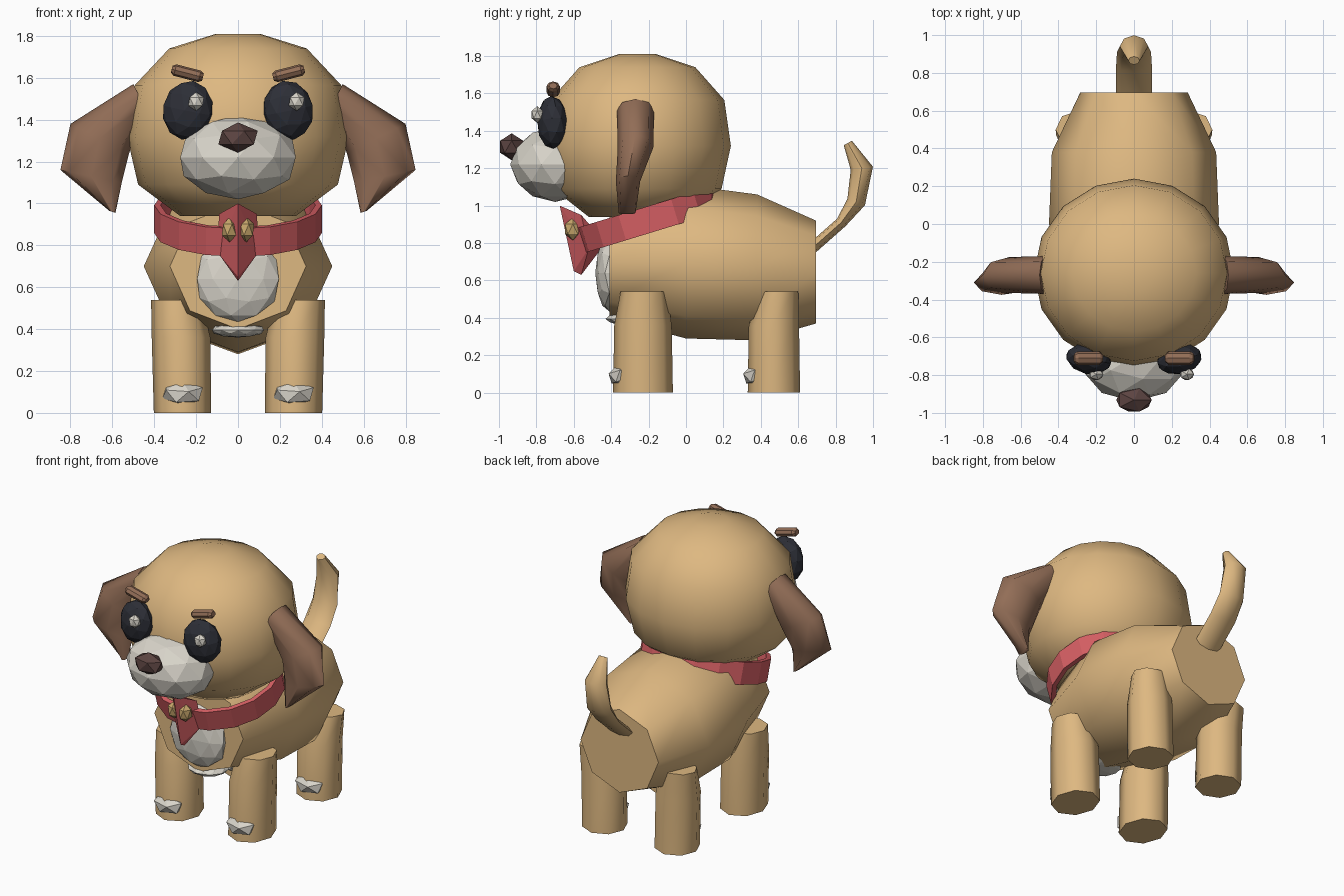
import bpy, bmesh, math
from mathutils import Vector, Matrix, Euler

cube = bpy.data.objects.get("Cube")
if cube:
    bpy.data.objects.remove(cube, do_unlink=True)


def material(name, rgb):
    m = bpy.data.materials.new(name)
    m.use_nodes = True
    m.diffuse_color = (*rgb, 1)
    m.node_tree.nodes["Principled BSDF"].inputs["Base Color"].default_value = (*rgb, 1)
    return m


TAN = material("tan fur", (.73, .48, .22))
CREAM = material("cream fur", (.69, .66, .59))
BROWN = material("brown fur", (.29, .155, .095))
DARK = material("eye black", (.026, .028, .038))
NOSE = material("nose brown", (.107, .058, .053))
RED = material("red cloth", (.67, .115, .127))
GOLD = material("bell gold", (.58, .39, .15))


def finish(name, bm, mat, smooth=True):
    bmesh.ops.recalc_face_normals(bm, faces=bm.faces)
    mesh = bpy.data.meshes.new(name)
    bm.to_mesh(mesh)
    bm.free()
    mesh.materials.append(mat)
    ob = bpy.data.objects.new(name, mesh)
    bpy.context.collection.objects.link(ob)
    if smooth:
        bpy.ops.object.select_all(action='DESELECT')
        ob.select_set(True)
        bpy.context.view_layer.objects.active = ob
        bpy.ops.object.shade_smooth_by_angle(angle=math.radians(52))
    return ob


def loft(name, rings, n, mat, smooth=True, caps=True):
    """Skin elliptical rings, each given as centre and two half axes."""
    bm = bmesh.new()
    loops = []
    for c, u, v in rings:
        c, u, v = Vector(c), Vector(u), Vector(v)
        angles = [math.tau * i / n for i in range(n)]
        loops.append([bm.verts.new(c + u * math.cos(a) + v * math.sin(a)) for a in angles])
    for a, b in zip(loops, loops[1:]):
        for i in range(n):
            j = (i + 1) % n
            bm.faces.new((a[i], a[j], b[j], b[i]))
    if caps:
        bm.faces.new(loops[0])
        bm.faces.new(loops[-1])
    return finish(name, bm, mat, smooth)


def blob(name, centre, radii, mat, detail=1, rot=(0, 0, 0)):
    """Flat-faced ellipsoid."""
    bm = bmesh.new()
    m = Matrix.LocRotScale(Vector(centre), Euler(rot), Vector(radii))
    bmesh.ops.create_icosphere(bm, subdivisions=detail, radius=1, matrix=m)
    return finish(name, bm, mat, False)


# Head: revolved profile, slightly wider than deep
profile = [(.94, .26), (1.09, .45), (1.32, .5), (1.565, .465), (1.74, .31), (1.81, .1)]
loft("head", [((0, -.26, z), (r * 1.06, 0, 0), (0, r, 0)) for z, r in profile], 16, TAN)

# Body: barrel along y
barrel = [(-.41, .7, .325, .3), (0, .7, .45, .41), (.38, .67, .435, .39), (.695, .645, .285, .275)]
loft("body", [((0, y, z), (rx, 0, 0), (0, 0, rz)) for y, z, rx, rz in barrel], 8, TAN)

# Tail: flat at the root, curling up
tail = []
path = [(.66, .76, .095, .03), (.83, .91, .095, .03), (.91, 1.02, .09, .05),
        (.94, 1.2, .075, .06), (.865, 1.335, .03, .025)]
for i, (y, z, hx, ht) in enumerate(path):
    a, b = path[max(i - 1, 0)], path[min(i + 1, len(path) - 1)]
    t = Vector((0, b[0] - a[0], b[1] - a[1])).normalized()
    tail.append(((0, y, z), (hx, 0, 0), (0, -t.z * ht, t.y * ht)))
loft("tail", tail, 8, TAN)

# Muzzle, nose, chest and belly patches
blob("muzzle", (0, -.7, 1.22), (.29, .24, .2), CREAM, 2)
blob("nose", (0, -.932, 1.315), (.105, .072, .072), NOSE)
blob("chest_patch", (0, -.41, .64), (.205, .075, .205), CREAM, 2)
blob("belly_patch", (0, -.31, .395), (.13, .12, .035), CREAM, 2)

for s, side in ((-1, "right"), (1, "left")):
    # Legs with paw tufts
    for end, y, r, top_y, top_r in (("front", -.23, .16, -.225, .125), ("rear", .47, .14, .5, .1)):
        loft(f"{end}_leg_{side}", [
            ((s * .265, y, 0), (.137, 0, 0), (0, r, 0)),
            ((s * .272, y, .36), (.14, 0, 0), (0, r * .96, 0)),
            ((s * .295, top_y, .54), (.12, 0, 0), (0, top_r, 0))], 8, TAN)
        blob(f"{end}_paw_{side}", (s * .265, y - r + .045, .095), (.108, .075, .06), CREAM,
             rot=(.3, 0, 0))

    # Ears: outer and inner edge, y and half thickness for each section
    ear = []
    for (xo, zo), (xi, zi), y, h in (((.5, 1.57), (.44, 1.45), -.27, .1),
                                     ((.80, 1.38), (.52, 1.24), -.27, .095),
                                     ((.848, 1.16), (.555, 1.1), -.31, .065),
                                     ((.615, .965), (.585, .955), -.315, .045)):
        ear.append(((s * (xo + xi) / 2, y, (zo + zi) / 2),
                    (s * (xo - xi) / 2, 0, (zo - zi) / 2), (0, h, 0)))
    loft(f"ear_{side}", ear, 8, BROWN)

    # Eyes, glints and brows
    blob(f"eye_{side}", (s * .24, -.715, 1.445), (.122, .08, .143), DARK, 2,
         (0, -s * .2, s * .2))
    blob(f"eye_glint_{side}", (s * .24 + .04, -.795, 1.487), (.042, .035, .045), CREAM)
    d = Vector((s * .97, 0, .25))
    c = Vector((s * .242, -.71, 1.622))
    loft(f"brow_{side}", [(c + d * t, (0, .036 * k, 0), Vector((-s * .25, 0, .97)) * .028 * k)
                          for t, k in ((-.077, .6), (-.06, 1), (.06, 1), (.077, .6))],
         8, BROWN, False)

# Collar: tilted band
tilt = Matrix.Rotation(math.radians(17), 3, 'X')
up = tilt @ Vector((0, 0, .07))
mid = Vector((0, -.2, .925))
collar = loft("collar", [(mid + up * k, (.4, 0, 0), tilt @ Vector((0, .385, 0)))
                         for k in (-1, 1)], 16, RED, False, False)
solid = collar.modifiers.new("thickness", 'SOLIDIFY')
solid.thickness = .03

# Neckerchief: pointed knot hanging from the collar
bm = bmesh.new()
for p in ((0, -.56, .63), (0, -.6, .65), (0, -.675, 1), (0, -.43, .8), (.1, -.52, .77),
          (-.1, -.52, .77), (.09, -.56, .95), (-.09, -.56, .95)):
    bm.verts.new(p)
bmesh.ops.convex_hull(bm, input=bm.verts)
finish("neckerchief", bm, RED, False)

# Bell split by the knot ridge
for s, side in ((-1, "right"), (1, "left")):
    blob(f"bell_{side}", (s * .04, -.605, .875), (.042, .05, .06), GOLD)
